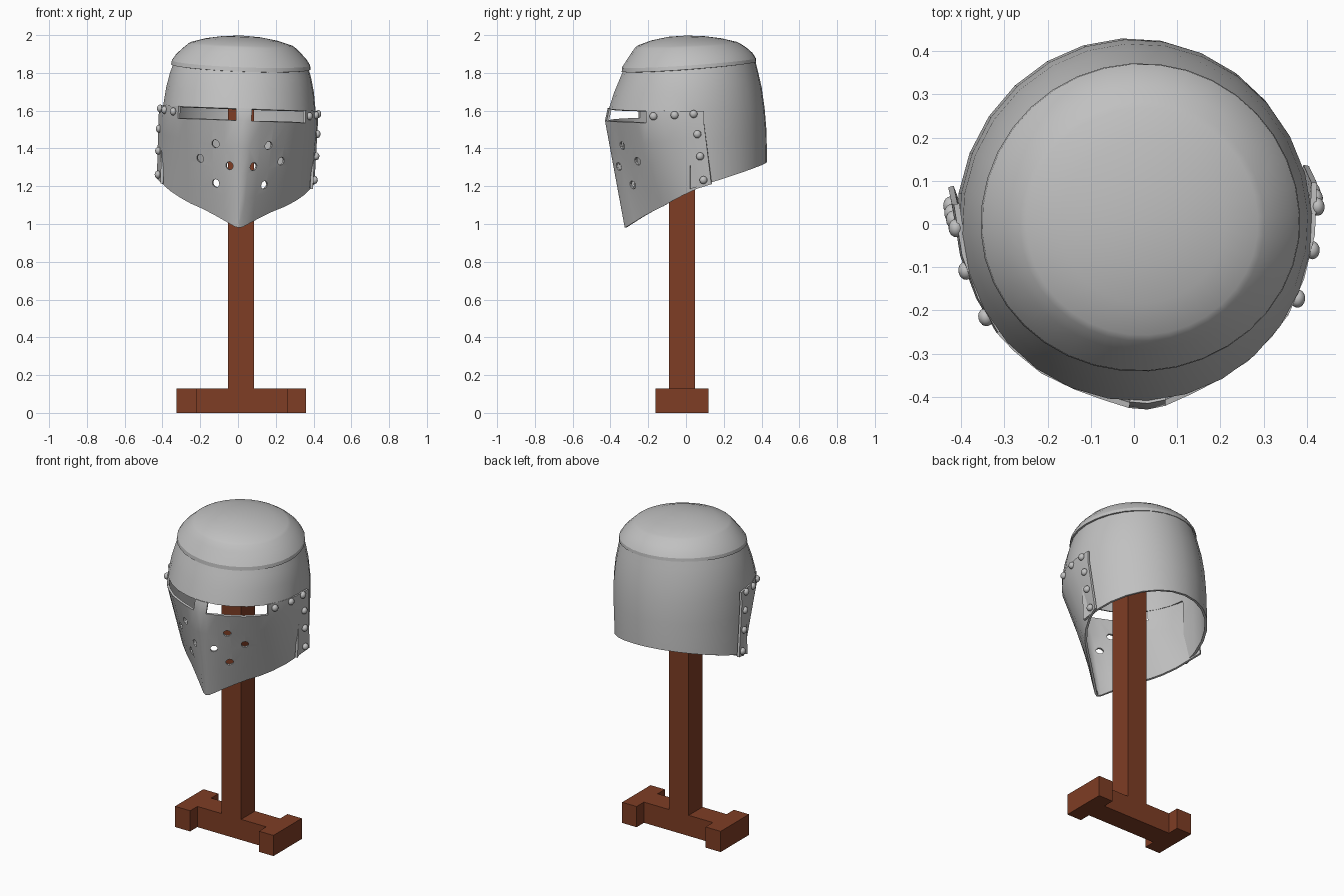
import bpy, bmesh, math
from mathutils import Matrix, Vector

if "Cube" in bpy.data.objects:
    bpy.data.objects.remove(bpy.data.objects["Cube"])


def material(name, rgb):
    m = bpy.data.materials.new(name)
    m.diffuse_color = (*rgb, 1)
    m.use_nodes = True
    m.node_tree.nodes["Principled BSDF"].inputs["Base Color"].default_value = m.diffuse_color
    return m


STEEL = material("steel_grey", (0.53, 0.53, 0.53))
WOOD = material("brown_wood", (0.21, 0.047, 0.018))

# The helmet sits slightly turned and tilted on its stand
PIVOT = Vector((0, 0, 1.4))
POSE = (Matrix.Translation(PIVOT) @ Matrix.Rotation(math.radians(3.4), 4, 'Z')
        @ Matrix.Rotation(math.radians(2), 4, 'Y') @ Matrix.Translation(-PIVOT))


def add_object(name, bm, mat):
    me = bpy.data.meshes.new(name)
    bm.to_mesh(me)
    bm.free()
    me.materials.append(mat)
    ob = bpy.data.objects.new(name, me)
    bpy.context.collection.objects.link(ob)
    return ob


def skin(name, rows, keep=lambda i, j: True, closed=False, thick=0.015):
    """Sheet through rows of points, normals outward, thickened inward."""
    bm = bmesh.new()
    vs = [[bm.verts.new(p) for p in r] for r in rows]
    n = len(rows[0])
    for i in range(len(rows) - 1):
        for j in range(n if closed else n - 1):
            if keep(i, j):
                k = (j + 1) % n
                bm.faces.new((vs[i][j], vs[i][k], vs[i + 1][k], vs[i + 1][j]))
    bmesh.ops.delete(bm, geom=[v for v in bm.verts if not v.link_faces], context='VERTS')
    bmesh.ops.remove_doubles(bm, verts=bm.verts, dist=1e-5)
    bm.normal_update()
    score = 0
    for f in bm.faces:
        c = f.calc_center_median()
        score += f.normal.dot(Vector((c.x, c.y, 0))) * f.calc_area()
    if score < 0:
        bmesh.ops.reverse_faces(bm, faces=bm.faces)
    ob = add_object(name, bm, STEEL)
    mod = ob.modifiers.new("thickness", 'SOLIDIFY')
    mod.thickness, mod.offset = thick, -1
    return ob


def finish(ob, angle=32):
    """Bake modifiers, pose the part, smooth it with sharp edges kept."""
    bpy.context.view_layer.update()
    dg = bpy.context.evaluated_depsgraph_get()
    me = bpy.data.meshes.new_from_object(ob.evaluated_get(dg))
    ob.modifiers.clear()
    ob.data = me
    me.transform(POSE)
    me.shade_smooth()
    me.set_sharp_from_angle(angle=math.radians(angle))


def ring(n, z, side, front, back, tilt):
    pts = []
    for j in range(n):
        a = math.tau * j / n
        y = -math.cos(a) * (front if math.cos(a) > 0 else back)
        pts.append((math.sin(a) * side, y, z + tilt * y))
    return pts


# Helmet shell: full brow band above, only the rear half lower down
N = 28
shell_rows = [ring(N, *r) for r in (
    (1.845, .355, .330, .365, .075), (1.79, .374, .352, .380, .06),
    (1.71, .392, .381, .401, .03), (1.61, .405, .410, .417, 0),
    (1.45, .407, .41, .427, .1), (1.20, .405, .41, .430, .30))]
finish(skin("helmet_shell", shell_rows,
            lambda i, j: i < 3 or N // 4 <= j < 3 * N // 4, closed=True))

# Crown with a flange lip and a shallow domed disc
crown_rows = [ring(36, *r) for r in (
    (1.832, .370, .342, .371, .075), (1.853, .367, .340, .369, .07),
    (1.885, .346, .318, .350, .065), (1.918, .313, .293, .318, .055),
    (1.945, .283, .272, .283, .045), (1.954, .268, .258, .268, .04),
    (1.977, .190, .185, .190, .03), (1.992, .100, .097, .100, .02),
    (1.998, 0, 0, 0, 0))]
finish(skin("helmet_crown", crown_rows, closed=True), 22)

# Face plate: ruled between an upper and a lower outline (right half)
UPPER = [(0, -.430), (.042, -.424), (.10, -.402), (.165, -.374), (.24, -.332),
         (.30, -.277), (.338, -.232), (.380, -.15), (.411, -.05), (.423, .07)]
LOWER = [(0, -.324, .98), (.022, -.317, .985), (.075, -.275, 1.015),
         (.13, -.232, 1.045), (.19, -.185, 1.075), (.25, -.14, 1.10),
         (.305, -.095, 1.13), (.357, -.035, 1.165), (.394, .035, 1.20),
         (.418, .11, 1.225)]
SLIT_LOW, SLIT_HIGH = 1.547, 1.613


def mirrored(half):
    return [(-p[0], *p[1:]) for p in half[:0:-1]] + half


plate_rows = []
for t in (0, .25, .5, .75, 1):
    plate_rows.append(mirrored([
        tuple(Vector(lo).lerp(Vector((*up, SLIT_LOW)), t)) for up, lo in zip(UPPER, LOWER)]))
plate_rows.append(mirrored([(x * .995, y + (.014 if x < .05 else 0), SLIT_HIGH) for x, y in UPPER]))


def plate_face(i, j):
    col = j - 9 if j >= 9 else 8 - j          # column counted from the nose ridge
    return i < 4 or col == 0 or col >= 6      # leaves the two eye slits open


plate = skin("face_plate", plate_rows, plate_face, thick=0.013)

# Breathing holes
bm = bmesh.new()
for s in (-1, 1):
    for x, y, z in ((.14, -.345, 1.42), (.215, -.27, 1.34), (.07, -.37, 1.305), (.135, -.30, 1.21)):
        d = Vector((s * .5, -.85, -.1))
        bmesh.ops.create_cone(
            bm, cap_ends=True, segments=10, radius1=.022, radius2=.022, depth=.12,
            matrix=Matrix.Translation((s * x, y, z)) @ d.to_track_quat('Z', 'Y').to_matrix().to_4x4())
cutter = add_object("hole_cutter", bm, STEEL)
cutter.hide_render = True
cut = plate.modifiers.new("holes", 'BOOLEAN')
cut.operation, cut.object, cut.solver = 'DIFFERENCE', cutter, 'EXACT'
finish(plate)
bpy.data.objects.remove(cutter)

# Rivets along the top and rear edges of the plate
bm = bmesh.new()
for s in (-1, 1):
    for x, y, z in ((.362, -.195, 1.583), (.402, -.085, 1.59), (.419, .015, 1.597),
                    (.420, .035, 1.49), (.419, .05, 1.373), (.416, .068, 1.247)):
        d = Vector((s * 1, y * 1.1, 0))
        bmesh.ops.create_uvsphere(
            bm, u_segments=12, v_segments=8, radius=.021,
            matrix=Matrix.Translation((s * x, y, z)) @ d.to_track_quat('Z', 'Y').to_matrix().to_4x4()
            @ Matrix.Diagonal((1, 1, .8, 1)))
finish(add_object("rivets", bm, STEEL))


# Wooden stand
def box(name, x0, x1, y0, y1, z0, z1):
    bm = bmesh.new()
    bmesh.ops.create_cube(bm, size=1, matrix=Matrix.Translation(
        ((x0 + x1) / 2, (y0 + y1) / 2, (z0 + z1) / 2)) @ Matrix.Diagonal((x1 - x0, y1 - y0, z1 - z0, 1)))
    add_object(name, bm, WOOD)


box("stand_post", -.052, .085, -.09, .047, .13, 1.93)
box("base_bar", -.22, .26, -.09, .047, 0, .13)
box("base_foot_left", -.325, -.22, -.162, .12, 0, .13)
box("base_foot_right", .26, .36, -.162, .12, 0, .13)
